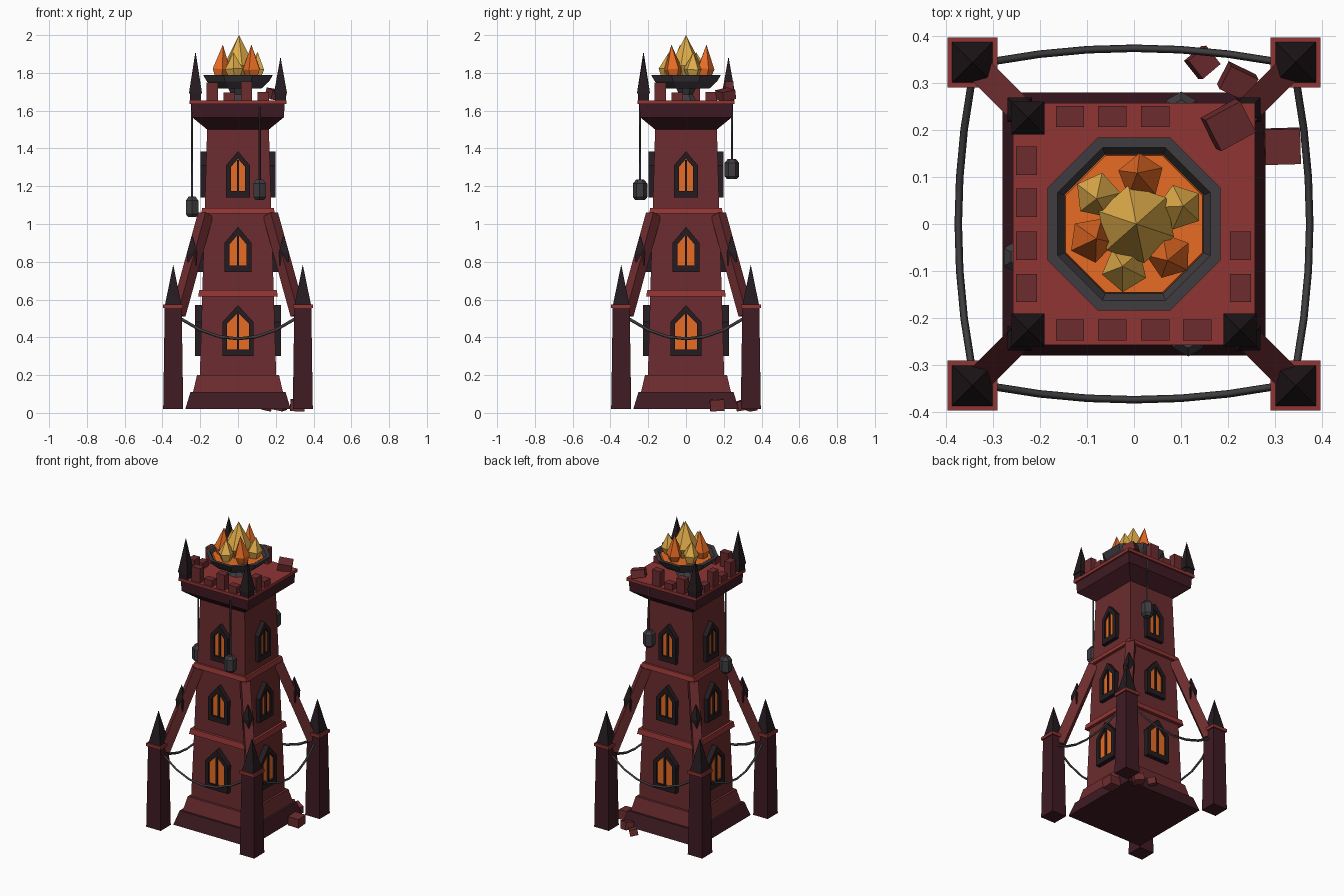
import bpy, bmesh, math
from mathutils import Vector, Matrix, Euler

if "Cube" in bpy.data.objects:
    bpy.data.objects.remove(bpy.data.objects["Cube"])

def mat(name, *c):
    m = bpy.data.materials.new(name)
    m.diffuse_color = (*c, 1)
    m.use_nodes = True
    m.node_tree.nodes["Principled BSDF"].inputs["Base Color"].default_value = m.diffuse_color
    return m

WALL = mat("wall_red", 0.15, 0.025, 0.028)
TRIM = mat("trim_red", 0.28, 0.035, 0.034)
DARK = mat("dark_red", 0.05, 0.011, 0.017)
BLACK = mat("black_slate", 0.018, 0.011, 0.014)
IRON = mat("iron", 0.05, 0.045, 0.05)
ORANGE = mat("orange_glow", 0.8, 0.15, 0.018)
YELLOW = mat("yellow_glow", 0.75, 0.42, 0.07)

def make(name, verts, faces, material, matrix=Matrix()):
    me = bpy.data.meshes.new(name)
    me.from_pydata([matrix @ Vector(v) for v in verts], [], faces)
    bm = bmesh.new()
    bm.from_mesh(me)
    bmesh.ops.recalc_face_normals(bm, faces=bm.faces)
    bm.to_mesh(me)
    bm.free()
    me.materials.append(material)
    ob = bpy.data.objects.new(name, me)
    bpy.context.collection.objects.link(ob)
    return ob

def loft(name, profile, material, n=4, at=(0, 0), matrix=None):
    """Stack n-sided rings given as (half width across flats, z)."""
    verts, faces, rings = [], [], []
    for h, z in profile:
        start = len(verts)
        if h == 0:
            verts.append((0, 0, z))
            rings.append([start] * n)
            continue
        r = h / math.cos(math.pi / n)
        for i in range(n):
            a = (2 * i + 1) * math.pi / n
            verts.append((r * math.cos(a), r * math.sin(a), z))
        rings.append(list(range(start, start + n)))
    for a, b in zip(rings, rings[1:]):
        for i in range(n):
            j = (i + 1) % n
            faces.append(list(dict.fromkeys((a[i], a[j], b[j], b[i]))))
    for ring in (rings[0], rings[-1]):
        if ring[0] != ring[1]:
            faces.append(ring)
    return make(name, verts, faces, material, matrix or Matrix.Translation((*at, 0)))

def box(name, center, size, material, rot=(0, 0, 0), pre=Matrix()):
    x, y, z = (s / 2 for s in size)
    v = [(a, b, c) for a in (-x, x) for b in (-y, y) for c in (-z, z)]
    f = [(0, 1, 3, 2), (4, 5, 7, 6), (0, 1, 5, 4), (2, 3, 7, 6), (0, 2, 6, 4), (1, 3, 7, 5)]
    m = pre @ Matrix.Translation(center) @ Euler(rot).to_matrix().to_4x4()
    return make(name, v, f, material, m)

def rod(name, pts, radius):
    cu = bpy.data.curves.new(name, 'CURVE')
    cu.dimensions = '3D'
    cu.bevel_depth, cu.bevel_resolution, cu.use_fill_caps = radius, 0, True
    sp = cu.splines.new('POLY')
    sp.points.add(len(pts) - 1)
    for p, q in zip(sp.points, pts):
        p.co = (*q, 1)
    cu.materials.append(IRON)
    bpy.context.collection.objects.link(bpy.data.objects.new(name, cu))

# Tower body
loft("base_plinth", [(0.279, 0.02), (0.252, 0.11)], DARK)
loft("upper_plinth", [(0.238, 0.11), (0.217, 0.2)], WALL)
loft("shaft", [(0.202, 0.2), (0.163, 1.52)], WALL)
loft("lower_band", [(0.211, 0.615), (0.205, 0.65)], TRIM)
loft("upper_band", [(0.196, 1.055), (0.189, 1.085)], TRIM)
loft("corbel", [(0.163, 1.5), (0.243, 1.565), (0.247, 1.635)], DARK)
loft("parapet_slab", [(0.257, 1.635), (0.257, 1.655)], TRIM)

# Gothic windows: frame, glowing pane, mullion
def arch(w, z0, zs, z1, y):
    return [(-w, y, z0), (w, y, z0), (w, y, zs), (0, y, z1), (-w, y, zs)]

for k in range(4):
    R = Matrix.Rotation(k * math.pi / 2, 4, 'Z')
    for w, z0, zs, z1, d in ((0.083, 0.30, 0.48, 0.57, 0.228), (0.071, 0.745, 0.90, 0.985, 0.211),
                             (0.064, 1.14, 1.31, 1.385, 0.199)):
        t = 0.026
        inner = (w - t, z0 + 0.035, zs - 0.008, z1 - 0.04)
        b = d - 0.06
        v = arch(w, z0, zs, z1, -d) + arch(*inner, -d) + arch(*inner, -b) + arch(w, z0, zs, z1, -b)
        f = []
        for i in range(5):
            j = (i + 1) % 5
            for s in range(4):
                e = (s + 1) % 4
                f.append((s * 5 + i, s * 5 + j, e * 5 + j, e * 5 + i))
        make("window_frame", v, f, BLACK, R)
        make("window_pane", arch(*inner, 0.012 - d) + arch(*inner, -b),
             [(0, 1, 2, 3, 4), (5, 6, 7, 8, 9)] +
             [(i, (i + 1) % 5, 5 + (i + 1) % 5, 5 + i) for i in range(5)], ORANGE, R)
        top, bot = z1 - 0.045, z0 + 0.03
        box("window_mullion", (0, 0.012 - d, (top + bot) / 2), (0.011, 0.02, top - bot), BLACK, pre=R)

# Merlons, missing at the broken corner
for i, p in enumerate((-0.136, -0.046, 0.045, 0.134)):
    h = (0.1, 0.045, 0.105, 0.05)[i]
    spots = [(p, -0.225, 0), (-0.228, p, 1)]
    if i < 3:
        spots.append((p, 0.228, 0))
    if i < 2:
        spots.append((0.226, p, 1))
    for x, y, side in spots:
        box("merlon", (x, y, 1.65 + h / 2), (0.045, 0.06, h) if side else (0.06, 0.045, h), WALL)

# Parapet corner spires
for x, y, top in ((-1, -1, 1.915), (1, -1, 1.885), (-1, 1, 1.885)):
    loft("corner_spire", [(0.030, 1.65), (0.030, 1.69), (0.035, 1.69), (0, top)], BLACK, at=(x * 0.225, y * 0.225))

# Corner pillars with flying buttresses
for sx in (-1, 1):
    for sy in (-1, 1):
        at = (sx * 0.343, sy * 0.343)
        loft("pillar", [(0.053, 0.02), (0.045, 0.56)], DARK, at=at)
        loft("pillar_cap", [(0.053, 0.555), (0.053, 0.575)], TRIM, at=at)
        loft("pillar_spire", [(0.043, 0.575), (0, 0.785)], BLACK, at=at)
        a = Vector((sx * 0.318, sy * 0.318, 0.52))
        b = Vector((sx * 0.172, sy * 0.172, 1.05))
        side = Vector((-sy, sx, 0)).normalized()
        axis = (b - a).normalized()
        M = Matrix((side, axis.cross(side), axis)).transposed().to_4x4()
        M.translation = (a + b) / 2
        box("flying_buttress", (0, 0, 0), (0.056, 0.06, (b - a).length), WALL, pre=M)
        loft("buttress_spire", [(0.022, 0.78), (0.026, 0.85), (0, 0.945)], BLACK, at=(sx * 0.243, sy * 0.243))

# Sagging chains between pillars
for k in range(4):
    R = Matrix.Rotation(k * math.pi / 2, 4, 'Z')
    rod("pillar_chain", [R @ Vector((0.3 * t, -0.373 + 0.028 * t * t, 0.392 + 0.105 * t * t))
                         for t in (-1, -0.67, -0.33, 0, 0.33, 0.67, 1)], 0.008)

# Hanging lanterns
for x, y, z in ((-0.243, -0.07, 1.09), (0.115, -0.243, 1.18), (0.10, 0.243, 1.29)):
    rod("lantern_chain", [(x, y, z), (x, y, 1.64)], 0.006)
    loft("lantern", [(0.022, z - 0.053), (0.033, z - 0.038), (0.033, z + 0.034), (0.018, z + 0.055)],
         IRON, n=6, at=(x, y))

# Brazier
loft("brazier_stem", [(0.06, 1.65), (0.035, 1.685), (0.055, 1.725)], IRON, n=8)
loft("brazier_bowl", [(0.125, 1.718), (0.165, 1.755), (0.184, 1.788), (0.162, 1.788), (0.145, 1.755)], IRON, n=8)
loft("embers", [(0.15, 1.75), (0.145, 1.775)], ORANGE, n=8)

# Crystal flames
def flame(x, y, r, zmid, top, n, lean, m, turn):
    M = Matrix.Translation((x, y, 1.77)) @ Euler((-lean * y, lean * x, turn)).to_matrix().to_4x4()
    loft("flame", [(r * 0.6, 0), (r, zmid), (0, top)], m, n=n, matrix=M)

flame(0.005, 0, 0.073, 0.07, 0.23, 6, 0, YELLOW, 0.2)
for i in range(6):
    a = math.radians(20 + 60 * i)
    flame(0.1 * math.cos(a), 0.1 * math.sin(a), 0.04, 0.05, (0.14, 0.18)[i % 2], 5, 0.8,
          (YELLOW, ORANGE)[i % 2], i)

# Fallen masonry from the broken corner
for c, s, r in (((0.2, 0.21, 1.685), (0.085, 0.075, 0.05), (0.2, 0.15, 0.5)),
                ((0.315, 0.165, 0.04), (0.075, 0.075, 0.06), (0.05, 0.03, 0.03)),
                ((0.22, 0.302, 0.042), (0.065, 0.055, 0.05), (0.15, 0.2, -0.45)),
                ((0.145, 0.343, 0.034), (0.05, 0.05, 0.04), (0.15, 0.2, 0.7))):
    box("rubble", c, s, WALL, r)
